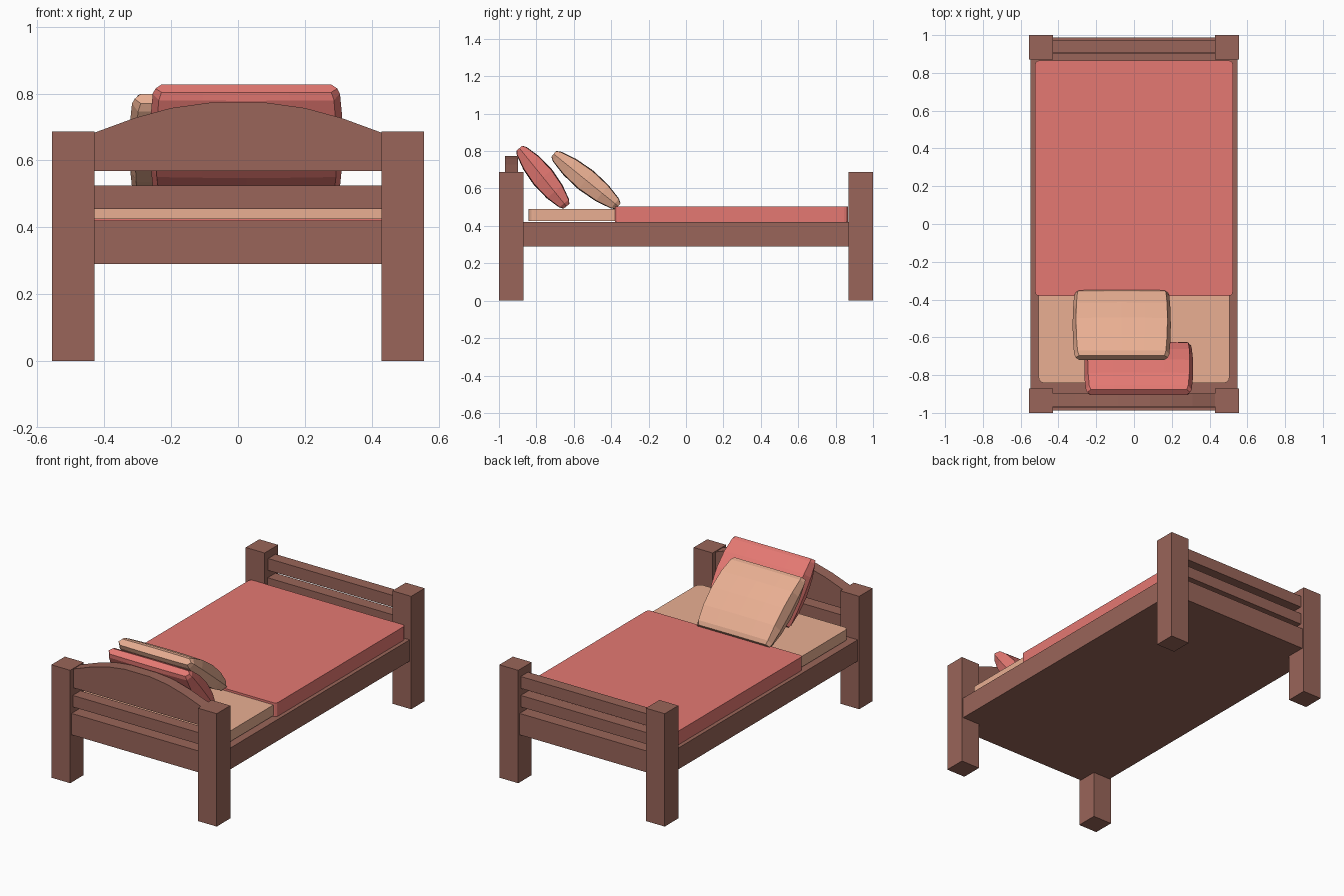
import bpy, bmesh, math
from mathutils import Matrix, Vector

if "Cube" in bpy.data.objects:
    bpy.data.objects.remove(bpy.data.objects["Cube"])


def material(name, rgb):
    m = bpy.data.materials.new(name)
    m.diffuse_color = (*rgb, 1)
    m.use_nodes = True
    m.node_tree.nodes["Principled BSDF"].inputs["Base Color"].default_value = m.diffuse_color
    return m


WOOD = material("wood", (0.32, 0.13, 0.10))
RED = material("red_fabric", (0.78, 0.19, 0.17))
TAN = material("tan_fabric", (0.82, 0.43, 0.29))


def finish(bm, name, mat):
    bmesh.ops.recalc_face_normals(bm, faces=bm.faces)
    me = bpy.data.meshes.new(name)
    bm.to_mesh(me)
    bm.free()
    me.materials.append(mat)
    ob = bpy.data.objects.new(name, me)
    bpy.context.collection.objects.link(ob)
    return ob


def box(name, x, y, z, mat, corner=0):
    """Box from (min, max) ranges, optionally rounding the vertical edges."""
    bm = bmesh.new()
    bmesh.ops.create_cube(bm, size=1)
    for v in bm.verts:
        v.co = [(r[0] + r[1]) / 2 + c * (r[1] - r[0]) for c, r in zip(v.co, (x, y, z))]
    if corner:
        edges = [e for e in bm.edges if abs(e.verts[0].co.z - e.verts[1].co.z) > 0.01]
        bmesh.ops.bevel(bm, geom=edges, offset=corner, segments=3, profile=0.5, affect='EDGES')
    return finish(bm, name, mat)


def pillow(name, center, tilt, half_w, half_l, mat):
    """Lens-shaped cushion: eight-sided-ish rings swept along its length."""
    bm = bmesh.new()
    # station along length, width inset, half thickness
    stations = [(-1, 0.016, 0.020), (-0.9, 0.008, 0.034), (-0.5, 0.002, 0.055), (0, 0, 0.064),
                (0.5, 0.002, 0.055), (0.9, 0.008, 0.034), (1, 0.016, 0.020)]
    rows = []
    for v, inset, t in stations:
        w = half_w - inset
        top = [(s * (w - 0.018), t * k) for s, k in
               ((1, 0.92), (0.5, 0.98), (0, 1), (-0.5, 0.98), (-1, 0.92))]
        ring = [(w, 0)] + top + [(-w, 0)] + [(px, -pz) for px, pz in reversed(top)]
        rows.append([bm.verts.new((px, v * half_l, pz)) for px, pz in ring])
    n = len(rows[0])
    for a, b in zip(rows, rows[1:]):
        for i in range(n):
            bm.faces.new((a[i], a[(i + 1) % n], b[(i + 1) % n], b[i]))
    # blunt ends closing on the seam
    bm.faces.new(rows[0])
    bm.faces.new(rows[-1])
    bm.transform(Matrix.Translation(center) @ Matrix.Rotation(-math.radians(tilt), 4, 'X'))
    return finish(bm, name, mat)


# corner posts
for sy, end in ((-1, "head"), (1, "foot")):
    for sx, side in ((-1, "left"), (1, "right")):
        box(f"{end}_post_{side}", sorted((sx * 0.43, sx * 0.557)),
            sorted((sy * 0.87, sy * 1.0)), (0, 0.687), WOOD)
    # lower slat at each end
    box(f"{end}_slat", (-0.44, 0.44), sorted((sy * 0.90, sy * 0.975)), (0.455, 0.525), WOOD)

# bed base: main slab plus end rails between the posts
box("bed_base", (-0.547, 0.547), (-0.89, 0.89), (0.29, 0.42), WOOD)
for sy, end in ((-1, "head"), (1, "foot")):
    box(f"{end}_base_rail", (-0.44, 0.44), sorted((sy * 0.88, sy * 0.987)), (0.29, 0.42), WOOD)

# footboard top rail
box("foot_top_rail", (-0.44, 0.44), (0.905, 0.975), (0.568, 0.64), WOOD)

# arched headboard
bm = bmesh.new()
half = [(0.43, 0.683), (0.31, 0.727), (0.20, 0.757), (0.085, 0.773)]
outline = [(-0.43, 0.568), (0.43, 0.568)] + half + [(-x, z) for x, z in reversed(half)]
face = bm.faces.new([bm.verts.new((x, -0.967, z)) for x, z in outline])
ext = bmesh.ops.extrude_face_region(bm, geom=[face])
bmesh.ops.translate(bm, vec=(0, 0.07, 0),
                    verts=[g for g in ext["geom"] if isinstance(g, bmesh.types.BMVert)])
finish(bm, "headboard_arch", WOOD)

# bedding
box("mattress", (-0.505, 0.505), (-0.842, 0.84), (0.425, 0.49), TAN, 0.03)
box("blanket", (-0.523, 0.523), (-0.38, 0.865), (0.42, 0.503), RED, 0.02)

# pillows leaning on the headboard
pillow("red_pillow", Vector((0.025, -0.765, 0.66)), 51, 0.288, 0.20, RED)
pillow("tan_pillow", Vector((-0.065, -0.535, 0.645)), 39, 0.26, 0.222, TAN)
